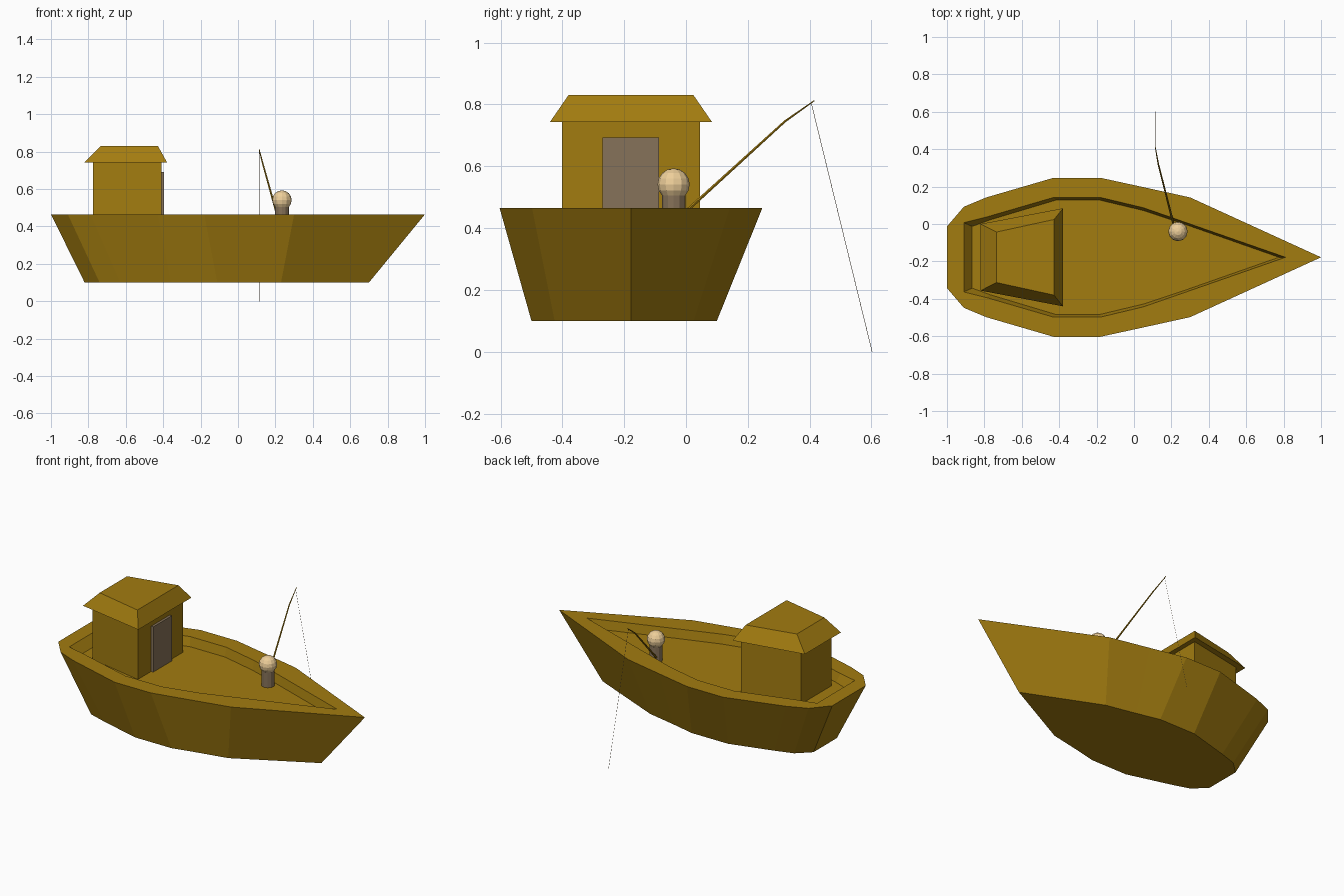
import bpy, bmesh
from mathutils import Vector

if "Cube" in bpy.data.objects:
    bpy.data.objects.remove(bpy.data.objects["Cube"])

CY = -0.178   # boat centre line
DECK = 0.41


def mat(name, col):
    m = bpy.data.materials.new(name)
    m.diffuse_color = (*col, 1)
    m.use_nodes = True
    m.node_tree.nodes["Principled BSDF"].inputs["Base Color"].default_value = m.diffuse_color
    return m


WOOD = mat("wood", (0.36, 0.20, 0.005))
GREY = mat("grey_brown", (0.24, 0.17, 0.10))
SKIN = mat("skin", (0.85, 0.62, 0.32))


def finish(bm, name, m):
    bmesh.ops.recalc_face_normals(bm, faces=bm.faces)
    me = bpy.data.meshes.new(name)
    bm.to_mesh(me)
    bm.free()
    me.materials.append(m)
    ob = bpy.data.objects.new(name, me)
    bpy.context.collection.objects.link(ob)
    return ob


def loft(name, rings, m):
    """Skin a stack of equal-length rings and cap both ends."""
    bm = bmesh.new()
    loops = [[bm.verts.new(p) for p in r] for r in rings]
    n = len(loops[0])
    for a, b in zip(loops, loops[1:]):
        for i in range(n):
            j = (i + 1) % n
            bm.faces.new((a[i], a[j], b[j], b[i]))
    bm.faces.new(loops[0])
    bm.faces.new(loops[-1])
    return finish(bm, name, m)


def outline(half, z, cy=CY):
    """Mirror (x, half width) stations, stern to bow, into a closed ring."""
    bow = (half[-1][0], CY, z)
    left = [(x, cy + w, z) for x, w in half[:-1]]
    right = [(x, cy - w, z) for x, w in reversed(half[:-1])]
    return left + [bow] + right


def trapezoid(x0, w0, x1, w1, z):
    return [(x0, CY - w0, z), (x1, CY - w1, z), (x1, CY + w1, z), (x0, CY + w0, z)]


# Hull: bottom, gunwale, inner rim edge, sunken deck
bottom = [(-.82, .115), (-.74, .19), (-.63, .225), (-.36, .30), (-.11, .30),
          (.04, .265), (.23, .225), (.70, 0)]
gunwale = [(-1, .165), (-.91, .27), (-.79, .32), (-.43, .425), (-.18, .425),
           (.05, .375), (.30, .32), (1, 0)]
rim = [(-.91, .10), (-.91, .185), (-.79, .215), (-.43, .32), (-.18, .32),
       (.05, .265), (.30, .178), (.81, 0)]
deck = [(-.865, .09), (-.865, .165), (-.77, .20), (-.42, .305), (-.18, .305),
        (.05, .25), (.29, .17), (.775, 0)]
loft("hull", [outline(bottom, 0.1, -0.2), outline(gunwale, 0.465),
              outline(rim, 0.465), outline(deck, DECK)], WOOD)

# Cabin walls, roof and door
loft("cabin", [trapezoid(-.775, .15, -.41, .223, z) for z in (DECK - .005, .75)], WOOD)
loft("cabin_roof", [trapezoid(-.82, .178, -.38, .262, .743),
                    trapezoid(-.735, .135, -.428, .202, .83)], WOOD)
loft("cabin_door", [[(x, y, z) for x, y in ((-.415, -.27), (-.395, -.27),
                                            (-.395, -.087), (-.415, -.087))]
                    for z in (DECK, .692)], GREY)

# Fisher: body and head
bm = bmesh.new()
bmesh.ops.create_cone(bm, cap_ends=True, segments=12, radius1=.038, radius2=.038, depth=.10)
bmesh.ops.translate(bm, verts=bm.verts, vec=(.235, -.04, DECK + .045))
finish(bm, "fisher_body", GREY)
bm = bmesh.new()
bmesh.ops.create_uvsphere(bm, u_segments=12, v_segments=8, radius=.052)
bmesh.ops.translate(bm, verts=bm.verts, vec=(.235, -.04, .541))
finish(bm, "fisher_head", SKIN)


def tube(name, path, m, sides=6):
    """Tapered tube along (x, y, z, radius) points."""
    pts = [Vector(p[:3]) for p in path]
    side = Vector((1, 0, 0))
    rings = []
    from math import cos, sin, tau
    for i, p in enumerate(pts):
        d = (pts[min(i + 1, len(pts) - 1)] - pts[max(i - 1, 0)]).normalized()
        u = (side - d * side.dot(d)).normalized()
        v = d.cross(u)
        r = path[i][3]
        rings.append([p + (u * cos(tau * k / sides) + v * sin(tau * k / sides)) * r
                      for k in range(sides)])
    loft(name, rings, m)


# Fishing rod and line
tube("fishing_rod", [(.215, -.015, .44, .006), (.13, .32, .745, .004),
                     (.113, .415, .812, .002)], WOOD)
tube("fishing_line", [(.114, .405, .805, .0008), (.114, .602, 0, .0008)], GREY, 4)
